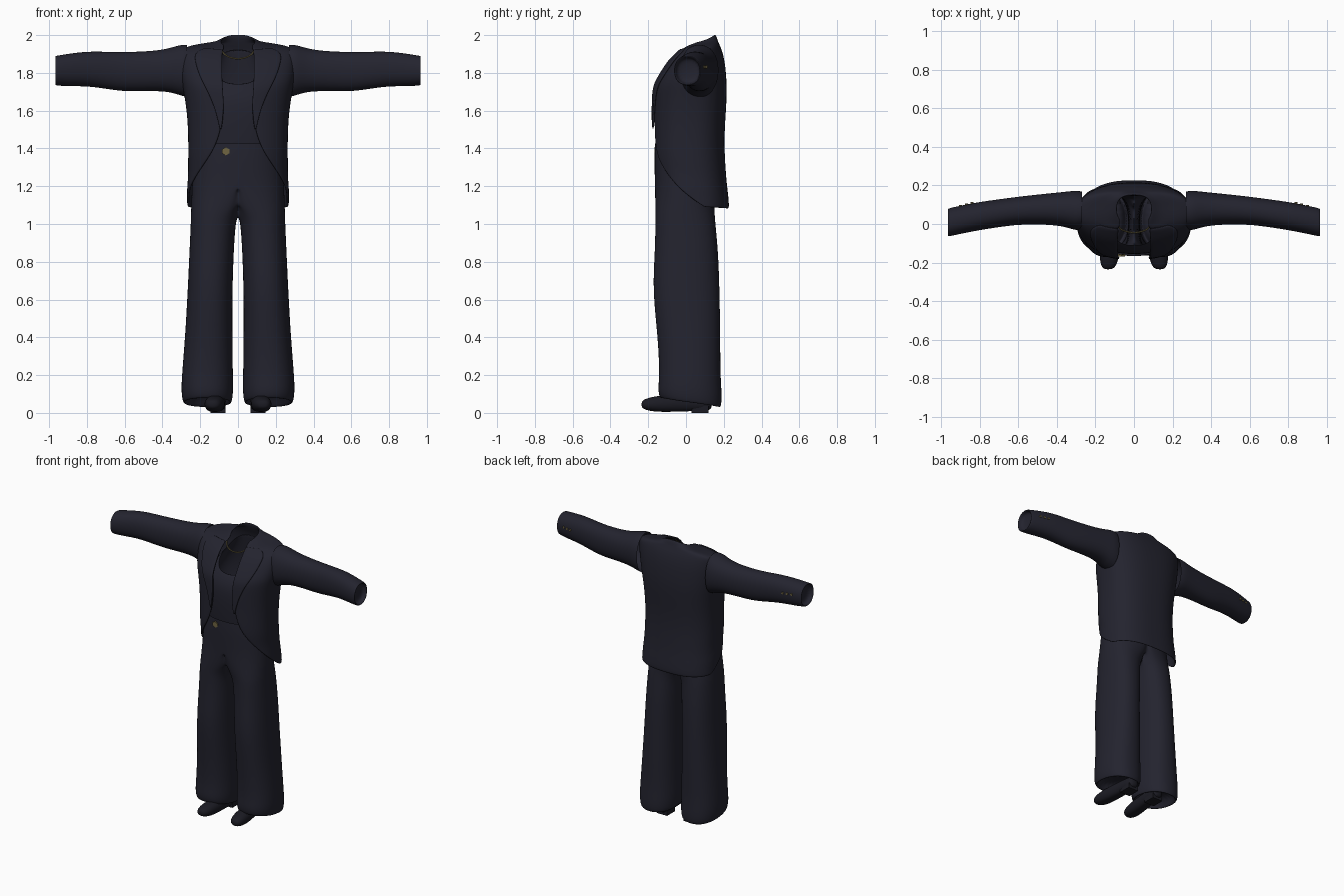
import bpy, bmesh
from math import sin, cos, pi, radians, copysign

cube = bpy.data.objects.get("Cube")
if cube:
    bpy.data.objects.remove(cube, do_unlink=True)


def material(name, rgb):
    m = bpy.data.materials.new(name)
    m.use_nodes = True
    m.diffuse_color = (*rgb, 1)
    bsdf = m.node_tree.nodes["Principled BSDF"]
    bsdf.inputs["Base Color"].default_value = (*rgb, 1)
    bsdf.inputs["Roughness"].default_value = 0.8
    return m


SUIT = material("midnight cloth", (0.017, 0.017, 0.028))
SHOE = material("black leather", (0.011, 0.011, 0.017))
GOLD = material("dull gold", (0.16, 0.13, 0.055))


def power(v, p):
    return copysign(abs(v) ** p, v)


def section(row, angle, p=0.8):
    """Point on a rounded body section; angle 0 is the front, 90 the left side."""
    zf, zb, cx, w, yf, yb = row[:6]
    s, c = sin(angle), cos(angle)
    return (cx + w * power(s, p),
            (yf + yb) / 2 - (yb - yf) / 2 * power(c, p),
            zf + (zb - zf) * (1 - c) / 2)


def span(a, b, n):
    return [radians(a + (b - a) * i / n) for i in range(n + 1)]


def loft(name, rows, mat, closed=True, caps=(False, False), mirror=True,
         thick=0, levels=2):
    """Skin a list of point rows, then mirror, thicken and smooth it."""
    bm = bmesh.new()
    grid = [[bm.verts.new(p) for p in row] for row in rows]
    n = len(grid[0])
    for low, high in zip(grid, grid[1:]):
        for i in range(n if closed else n - 1):
            j = (i + 1) % n
            bm.faces.new((low[i], low[j], high[j], high[i]))
    if caps[0]:
        bm.faces.new(grid[0][::-1])
    if caps[1]:
        bm.faces.new(grid[-1])
    # drop walls lying on the centre plane
    if mirror:
        inner = [f for f in bm.faces if all(abs(v.co.x) < 1e-4 for v in f.verts)]
        bmesh.ops.delete(bm, geom=inner, context='FACES')
    return finish(name, bm, mat, mirror, thick, levels)


def finish(name, bm, mat, mirror=False, thick=0, levels=0):
    mesh = bpy.data.meshes.new(name)
    bm.to_mesh(mesh)
    bm.free()
    mesh.materials.append(mat)
    for f in mesh.polygons:
        f.use_smooth = levels > 0
    ob = bpy.data.objects.new(name, mesh)
    bpy.context.collection.objects.link(ob)
    if mirror:
        ob.modifiers.new("mirror", 'MIRROR')
    if thick:
        mod = ob.modifiers.new("thickness", 'SOLIDIFY')
        mod.thickness, mod.offset = thick, -1
    if levels:
        mod = ob.modifiers.new("smooth", 'SUBSURF')
        mod.levels = mod.render_levels = levels
    return ob


# Jacket: front z, back z, centre, half width, front y, back y, opening angle
jacket = [
    (1.10, 1.08, 0, .276, -.14, .230, 102),
    (1.16, 1.16, 0, .273, -.155, .223, 82),
    (1.22, 1.22, 0, .270, -.168, .215, 66),
    (1.32, 1.32, 0, .266, -.175, .208, 38),
    (1.40, 1.40, 0, .264, -.177, .204, 23),
    (1.50, 1.50, 0, .265, -.174, .205, 15),
    (1.60, 1.60, 0, .272, -.174, .212, 12),
    (1.69, 1.70, 0, .287, -.172, .217, 12),
    (1.74, 1.78, 0, .300, -.165, .214, 12),
    (1.80, 1.86, 0, .307, -.130, .206, 12),
    (1.87, 1.92, 0, .308, -.085, .191, 12),
    (1.91, 1.95, 0, .300, -.040, .177, 12),
    (1.93, 1.965, 0, .22, -.020, .171, 16),
    (1.925, 1.975, 0, .13, -.030, .167, 30),
    (1.94, 2.005, 0, .09, .000, .157, 52),
]
loft("jacket", [[section(r, a) for a in span(r[6], 180, 18)] for r in jacket],
     SUIT, closed=False, thick=.013)

# Lapels lie just proud of the jacket fronts
outer = (16, 20, 27, 32, 38, 43, 43, 47)
lapel = []
for r, end in zip(jacket[5:13], outer):
    proud = (*r[:3], r[3] + .008, r[4] - .012, r[5])
    lapel.append([section(proud, a) for a in span(r[6] - 1, end, 5)])
loft("lapels", lapel, SUIT, closed=False, thick=.012)

# Sleeves: x, centre y, centre z, half depth, half height
sleeve = [
    (.27, .07, 1.81, .100, .140),
    (.305, .07, 1.815, .105, .136),
    (.36, .077, 1.815, .091, .117),
    (.45, .078, 1.81, .081, .106),
    (.60, .070, 1.805, .073, .106),
    (.70, .056, 1.814, .073, .099),
    (.80, .042, 1.822, .074, .093),
    (.90, .022, 1.815, .074, .087),
    (.96, .009, 1.812, .074, .080),
    (.968, .007, 1.812, .071, .077),
    (.962, .008, 1.812, .062, .068),
    (.93, .015, 1.812, .060, .066),
]
turn = span(0, 360, 20)[:-1]
loft("sleeves", [[(x, y + ry * power(cos(a), .9), z + rz * power(sin(a), .9))
                  for a in turn] for x, y, z, ry, rz in sleeve],
     SUIT, caps=(False, True))

# Shirt with a scooped neckline
shirt = [
    (1.38, 1.38, 0, .20, -.145, .15),
    (1.50, 1.50, 0, .22, -.155, .17),
    (1.60, 1.60, 0, .23, -.158, .18),
    (1.68, 1.75, 0, .22, -.150, .18),
    (1.745, 1.93, 0, .12, -.112, .15),
]
loft("shirt", [[section(r, a) for a in span(0, 180, 14)] for r in shirt],
     SUIT, closed=False, thick=.006)

# Trousers: wide legs that merge into the hips at the centre plane
trousers = [
    (.14, .12, .162, .100, -.10, .14),
    (.075, .035, .162, .116, -.125, .168),
    (.080, .022, .162, .130, -.142, .187),
    (.13, .09, .163, .139, -.150, .192),
    (.20, .20, .162, .136, -.141, .183),
    (.40, .40, .155, .126, -.150, .183),
    (.65, .65, .148, .119, -.179, .179),
    (.85, .85, .140, .118, -.166, .172),
    (1.0, 1.0, .132, .119, -.163, .157),
    (1.05, 1.05, .115, .135, -.163, .153),
    (1.12, 1.12, .070, .178, -.164, .151),
    (1.22, 1.22, 0, .245, -.166, .155),
    (1.35, 1.35, 0, .230, -.169, .160),
    (1.425, 1.425, 0, .212, -.165, .157),
]
turn = span(0, 360, 24)[:-1]
rings = []
for r in trousers:
    points = [section(r, a, .88) for a in turn]
    rings.append([(max(x, 0), y, z) for x, y, z in points])
loft("trousers", rings, SUIT, caps=(True, False))

# Shoes: y, centre x, centre z, half width, half height
shoe = [
    (-.236, .134, .045, .018, .014),
    (-.220, .132, .045, .040, .029),
    (-.17, .128, .046, .052, .042),
    (-.10, .122, .048, .053, .048),
    (0, .112, .052, .046, .048),
    (.10, .106, .052, .046, .046),
    (.14, .106, .052, .030, .034),
]
turn = span(0, 360, 16)[:-1]
loft("shoes", [[(x - rx * power(cos(a), .8), y, max(z + rz * sin(a), z - .65 * rz - .012))
                for a in turn] for y, x, z, rx, rz in shoe],
     SHOE, caps=(True, True))

# Shoe heels
bm = bmesh.new()
bmesh.ops.create_cube(bm, size=1)
for v in bm.verts:
    v.co = (.106 + v.co.x * .08, .075 + v.co.y * .09, .018 + v.co.z * .036)
finish("shoe_heels", bm, SHOE, mirror=True)

# Necklace chain
chain = []
for a in span(-100, 100, 16):
    centre = (.085 * sin(a), -.045 * cos(a), 1.925 - .05 * cos(a))
    chain.append([(centre[0] * (1 + .06 * cos(t)), centre[1] - .005 * cos(t) * cos(a),
                   centre[2] + .005 * sin(t)) for t in span(0, 360, 6)[:-1]])
loft("necklace", chain, GOLD, mirror=False, levels=1)


def button(name, x, y, z, radius, sides, mirror=False):
    bm = bmesh.new()
    bmesh.ops.create_cone(bm, cap_ends=True, segments=sides, radius1=radius,
                          radius2=radius, depth=.012)
    for v in bm.verts:
        v.co = (x + v.co.x, y + v.co.z, z - v.co.y)
    bmesh.ops.recalc_face_normals(bm, faces=bm.faces)
    finish(name, bm, GOLD, mirror)


# Waist button and cuff buttons
button("waist_button", -.065, -.162, 1.385, .022, 6)
for i, x in enumerate((.84, .87, .90)):
    button(f"cuff_buttons_{i + 1}", x, .108 - (x - .84) * .24, 1.83, .008, 8, True)
